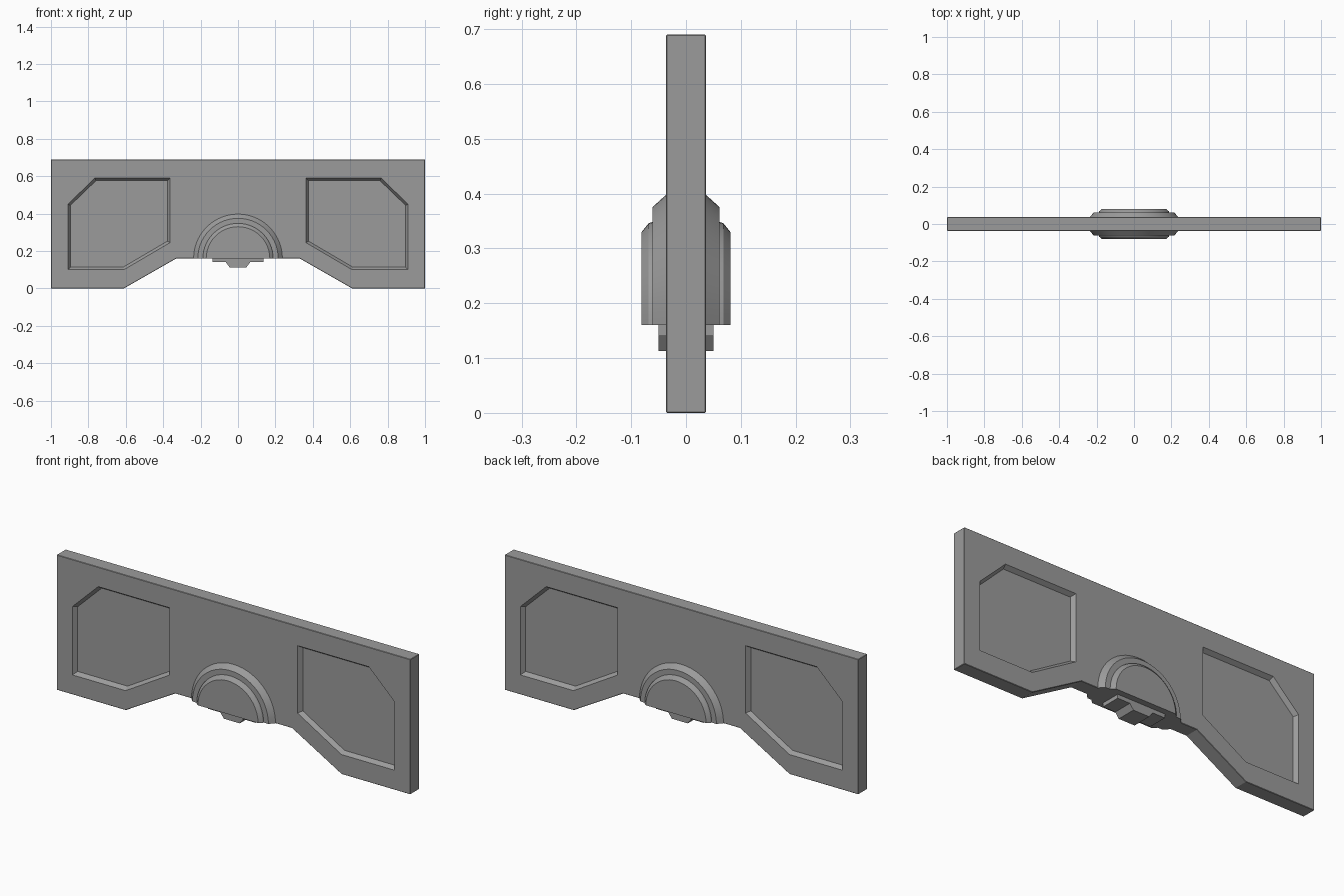
import bpy, bmesh, math
from mathutils import Vector

if "Cube" in bpy.data.objects:
    bpy.data.objects.remove(bpy.data.objects["Cube"])

# dark grey shared by every part
grey = bpy.data.materials.new("dark_grey")
grey.diffuse_color = (0.33, 0.33, 0.33, 1)
grey.use_nodes = True
grey.node_tree.nodes["Principled BSDF"].inputs["Base Color"].default_value = grey.diffuse_color


def loft(name, loops):
    """Closed solid through a series of equal-length (x, z) loops, each at a depth y."""
    bm = bmesh.new()
    rings = [[bm.verts.new((x, y, z)) for x, z in pts] for y, pts in loops]
    n = len(rings[0])
    for a, b in zip(rings, rings[1:]):
        for i in range(n):
            j = (i + 1) % n
            bm.faces.new((a[i], a[j], b[j], b[i]))
    bm.faces.new(rings[0])
    bm.faces.new(rings[-1])
    bmesh.ops.recalc_face_normals(bm, faces=bm.faces)
    me = bpy.data.meshes.new(name)
    bm.to_mesh(me)
    bm.free()
    me.materials.append(grey)
    ob = bpy.data.objects.new(name, me)
    bpy.context.collection.objects.link(ob)
    return ob


def inset(pts, d):
    """Shrink a counter-clockwise convex outline by d."""
    p = [Vector(q) for q in pts]
    lines = []
    for a, b in zip(p, p[1:] + p[:1]):
        t = (b - a).normalized()
        lines.append((a + Vector((-t.y, t.x)) * d, t))
    out = []
    for (a, t), (b, u) in zip(lines[-1:] + lines[:-1], lines):
        q = a + t * ((b - a).cross(u) / t.cross(u))
        out.append((q.x, q.y))
    return out


def mirror_x(pts):
    return [(-x, z) for x, z in reversed(pts)]


def arc(r, seg=28):
    return [(r * math.cos(math.pi * i / seg), 0.16 + r * math.sin(math.pi * i / seg))
            for i in range(seg + 1)]


# main slab with the raised notch in its underside
T = 0.0365
half = [(0.33, 0.16), (0.61, 0), (1, 0), (1, 0.69)]
panel = loft("panel", [(-T, half + mirror_x(half)), (T, half + mirror_x(half))])
bev = panel.modifiers.new("edge", "BEVEL")
bev.width = 0.002
bev.segments = 1

# recessed fields with sloped walls, on both sides and both faces
field = [(0.363, 0.245), (0.61, 0.10), (0.91, 0.10),
         (0.91, 0.45), (0.765, 0.59), (0.363, 0.59)]
DEPTH = 0.021
cutters = []
for pts in (field, mirror_x(field)):
    for s in (-1, 1):
        c = loft("recess_cutter", [(s * (T + 0.02), pts), (s * T, pts),
                                   (s * (T - DEPTH), inset(pts, 0.014))])
        c.hide_render = True
        cutters.append(c)
        m = panel.modifiers.new("recess", "BOOLEAN")
        m.operation = "DIFFERENCE"
        m.solver = "EXACT"
        m.object = c
bpy.context.view_layer.objects.active = panel
panel.select_set(True)
for m in list(panel.modifiers):
    bpy.ops.object.modifier_apply(modifier=m.name)
for c in cutters:
    bpy.data.objects.remove(c, do_unlink=True)

# stepped half-round boss through the slab
steps = [(0.081, 0.17), (0.068, 0.186), (0.0615, 0.188), (0.0615, 0.215), (0.036, 0.238)]
boss = loft("half_round_boss", [(-y, arc(r)) for y, r in steps] +
            [(y, arc(r)) for y, r in reversed(steps)])
bpy.ops.object.select_all(action="DESELECT")
boss.select_set(True)
bpy.context.view_layer.objects.active = boss
bpy.ops.object.shade_smooth_by_angle(angle=math.radians(20))

# keyed block hanging under the boss
key = [(0.045, 0.113), (0.065, 0.14), (0.135, 0.14), (0.135, 0.165)]
loft("under_block", [(-0.05, key + mirror_x(key)), (0.05, key + mirror_x(key))])
